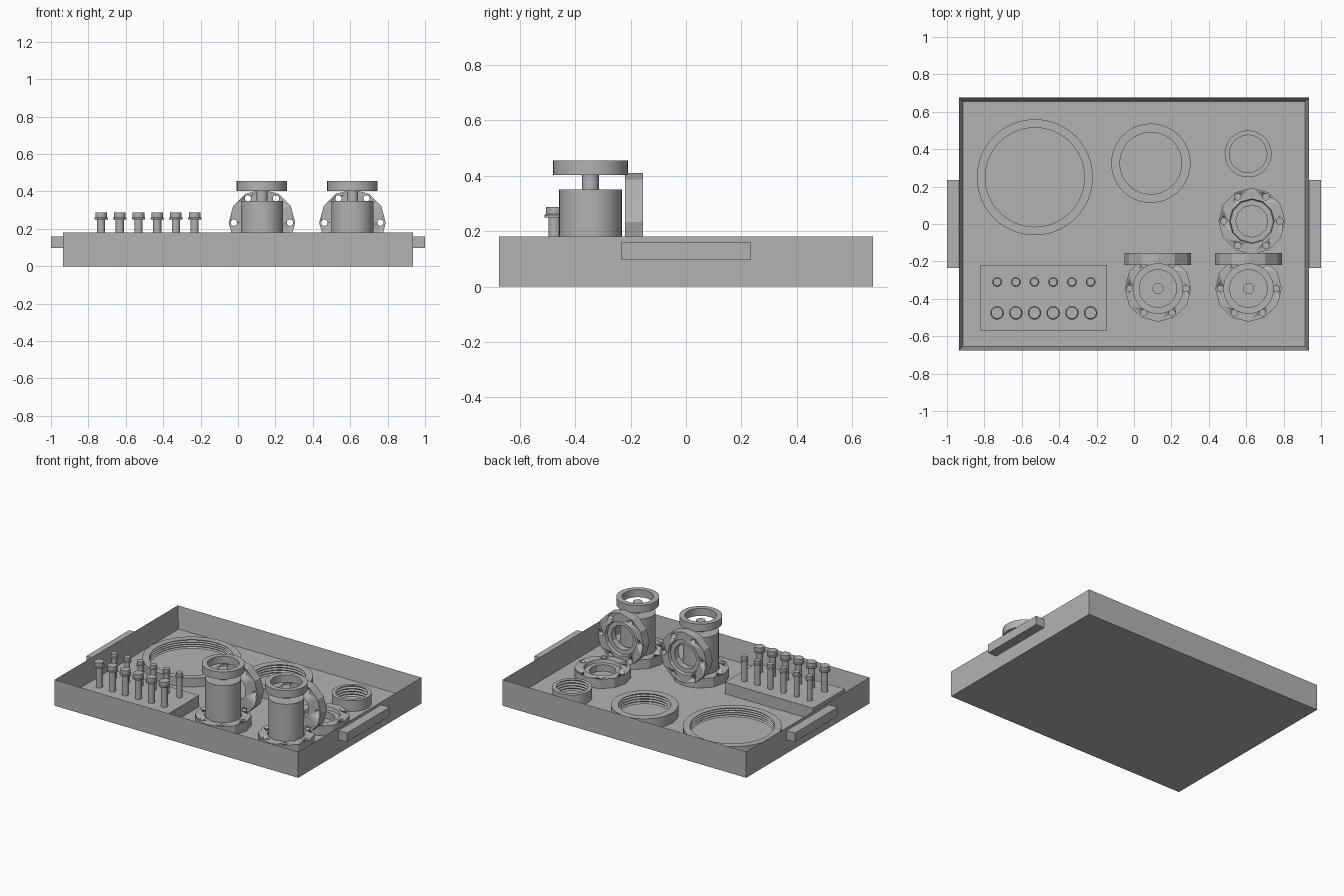
import bpy, bmesh, math
from mathutils import Matrix, Vector

old = bpy.data.objects.get("Cube")
if old:
    bpy.data.objects.remove(old, do_unlink=True)

grey = bpy.data.materials.new("plain_grey")
grey.use_nodes = True
colour = (0.45, 0.45, 0.45, 1)
grey.diffuse_color = colour
grey.node_tree.nodes["Principled BSDF"].inputs["Base Color"].default_value = colour


def add_object(name, bm, loc=(0, 0, 0), smooth=True):
    bmesh.ops.recalc_face_normals(bm, faces=bm.faces)
    mesh = bpy.data.meshes.new(name)
    bm.to_mesh(mesh)
    bm.free()
    mesh.materials.append(grey)
    ob = bpy.data.objects.new(name, mesh)
    ob.location = loc
    bpy.context.collection.objects.link(ob)
    if smooth:
        activate(ob)
        bpy.ops.object.shade_smooth_by_angle(angle=math.radians(29))
    return ob


def activate(ob):
    bpy.ops.object.select_all(action='DESELECT')
    ob.select_set(True)
    bpy.context.view_layer.objects.active = ob


def box(name, lo, hi):
    lo, hi = Vector(lo), Vector(hi)
    bm = bmesh.new()
    bmesh.ops.create_cube(bm, size=1, matrix=Matrix.LocRotScale((lo + hi) / 2, None, hi - lo))
    return add_object(name, bm, smooth=False)


def lathe(name, profile, sides, loc, closed=False):
    """Revolve (radius, z) points; closed makes a ring, otherwise ends are capped."""
    bm = bmesh.new()
    loops = [[bm.verts.new((r * math.cos(a), r * math.sin(a), z))
              for a in (2 * math.pi * i / sides for i in range(sides))] for r, z in profile]
    pairs = list(zip(loops, loops[1:]))
    if closed:
        pairs.append((loops[-1], loops[0]))
    else:
        bm.faces.new(loops[0])
        bm.faces.new(loops[-1])
    for a, b in pairs:
        for i in range(sides):
            j = (i + 1) % sides
            bm.faces.new((a[i], a[j], b[j], b[i]))
    return add_object(name, bm, loc)


def copy(source, name, loc, rot=(0, 0, 0)):
    ob = source.copy()
    ob.name, ob.location, ob.rotation_euler = name, loc, rot
    bpy.context.collection.objects.link(ob)
    return ob


FLOOR, RIM = 0.03, 0.18
X, Y, WALL = 0.935, 0.675, 0.03

# Tray: a box whose top is inset and pushed down to the floor
bm = bmesh.new()
bmesh.ops.create_cube(bm, size=1, matrix=Matrix.LocRotScale((0, 0, RIM / 2), None, (2 * X, 2 * Y, RIM)))
top = max(bm.faces, key=lambda f: f.calc_center_median().z)
bmesh.ops.inset_region(bm, faces=[top], thickness=WALL)
bmesh.ops.translate(bm, verts=top.verts, vec=(0, 0, FLOOR - RIM))
add_object("tray", bm, smooth=False)

# Handles at both ends
box("left_handle", (X, -0.235, 0.097), (1, 0.235, 0.159))
box("right_handle", (-1, -0.235, 0.097), (-X, 0.235, 0.159))


# Threaded rings
def threaded_ring(name, loc, outer, inner, height, turns=4):
    thread = []
    for i in range(turns):
        z = height * (1 - i / turns)
        thread += [(inner, z), (inner + 0.008, z - height / turns / 2)]
    lathe(name, [(outer, 0), (outer, height)] + thread + [(inner, 0)], 64, loc, closed=True)


threaded_ring("large_ring", (-0.53, 0.25, FLOOR), 0.31, 0.265, 0.06)
threaded_ring("medium_ring", (0.09, 0.325, FLOOR), 0.212, 0.165, 0.07)
threaded_ring("small_ring", (0.61, 0.375, FLOOR), 0.125, 0.1, 0.075)

# Flange with a recessed face, central bore and six bolt holes
THICK = 0.065
flange = lathe("loose_flange", [(0.178, 0), (0.178, THICK), (0.12, THICK), (0.115, THICK - 0.02),
                                (0.085, THICK - 0.02), (0.085, 0)], 12, (0, 0, 0), closed=True)
bm = bmesh.new()
for i in range(6):
    spot = Matrix.Rotation(i * math.pi / 3, 4, 'Z') @ Matrix.Translation((0.15, 0, THICK / 2))
    bmesh.ops.create_cone(bm, cap_ends=True, segments=16, radius1=0.017, radius2=0.017,
                          depth=0.2, matrix=spot)
cutter = add_object("hole_cutter", bm)
cutter.hide_render = True
cut = flange.modifiers.new("bolt_holes", 'BOOLEAN')
cut.object, cut.solver = cutter, 'EXACT'
activate(flange)
bpy.ops.object.modifier_apply(modifier=cut.name)
bpy.data.objects.remove(cutter, do_unlink=True)
flange.location = (0.63, 0.015, FLOOR)

# Two valves: base flange, outlet flange, body, stem and handwheel
for side, x in (("right", 0.128), ("left", 0.612)):
    y = -0.345
    copy(flange, side + "_base_flange", (x, y, FLOOR))
    copy(flange, side + "_outlet_flange", (x, -0.22, 0.233), (-math.pi / 2, 0, 0))
    lathe(side + "_valve_body", [(0.113, FLOOR), (0.113, 0.35)], 48, (x, y, 0))
    lathe(side + "_valve_stem", [(0.03, 0.34), (0.03, 0.42)], 32, (x, y, 0))
    lathe(side + "_handwheel", [(0.135, 0.403), (0.135, 0.455), (0.1, 0.455), (0.1, 0.403)],
          48, (x, y, 0), closed=True)

# Bolt rack with two rows of bolts
box("bolt_rack", (-0.82, -0.57, FLOOR), (-0.145, -0.22, 0.11))
front = [(0.022, 0.1), (0.022, 0.25), (0.036, 0.25), (0.036, 0.258), (0.031, 0.262), (0.031, 0.287)]
rear = [(0.018, 0.1), (0.018, 0.25), (0.026, 0.25), (0.026, 0.258), (0.021, 0.262), (0.021, 0.282)]
for row, profile, y in (("front", front, -0.475), ("rear", rear, -0.31)):
    first = lathe(row + "_bolt", profile, 20, (-0.732, y, 0))
    for i in range(1, 6):
        copy(first, row + "_bolt", (-0.732 + 0.1 * i, y, 0))
